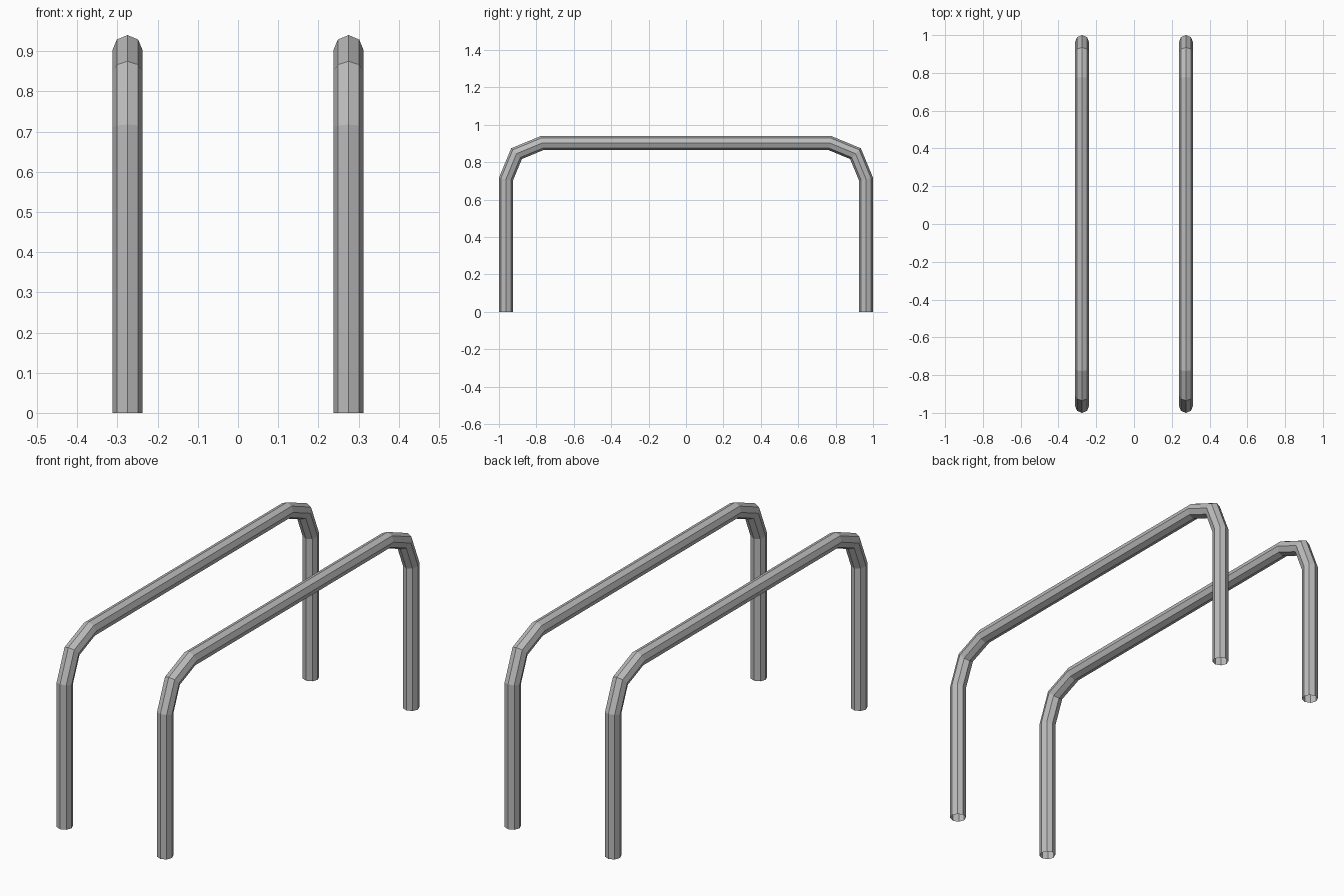
import bpy, bmesh
from math import sin, cos, tan, pi, radians
from mathutils import Vector

cube = bpy.data.objects.get("Cube")
if cube:
    bpy.data.objects.remove(cube, do_unlink=True)

RADIUS = 0.0375            # tube radius
HALF_LENGTH = 0.9625       # centre line of the legs
TOP = 0.9025               # centre line of the top bar
BEND = 0.1925              # bend radius
SPACING = 0.275            # distance of each rail from the middle
SIDES = 8

steel = bpy.data.materials.new("grey_steel")
steel.use_nodes = True
grey = (0.5, 0.5, 0.5, 1)
steel.diffuse_color = grey
steel.node_tree.nodes["Principled BSDF"].inputs["Base Color"].default_value = grey


def rail_path():
    """Centre line: leg, two-segment bend, top bar, bend, leg."""
    half = [Vector((0, -HALF_LENGTH, 0))]
    for degrees in (0, 45, 90):
        a = radians(degrees)
        half.append(Vector((0, -HALF_LENGTH + BEND * (1 - cos(a)),
                            TOP - BEND * (1 - sin(a)))))
    return half + [Vector((0, -p.y, p.z)) for p in reversed(half)]


def build_rail(name, x):
    path = rail_path()
    side = Vector((1, 0, 0))
    bm = bmesh.new()
    rings = []
    for i, point in enumerate(path):
        # Mitred cross-section at each joint
        before = (point - path[max(i - 1, 0)]).normalized()
        after = (path[min(i + 1, len(path) - 1)] - point).normalized()
        tangent = (before + after).normalized()
        along = after if after.length else before
        out = side.cross(tangent) * (RADIUS / tangent.dot(along))
        rings.append([bm.verts.new(point + side * RADIUS * cos(a) + out * sin(a))
                      for a in (2 * pi * k / SIDES for k in range(SIDES))])
    # Tube walls, with open feet
    for low, high in zip(rings, rings[1:]):
        for k in range(SIDES):
            n = (k + 1) % SIDES
            bm.faces.new((low[k], low[n], high[n], high[k]))
    bmesh.ops.recalc_face_normals(bm, faces=bm.faces)
    mesh = bpy.data.meshes.new(name)
    bm.to_mesh(mesh)
    bm.free()
    mesh.materials.append(steel)
    rail = bpy.data.objects.new(name, mesh)
    rail.location.x = x
    bpy.context.collection.objects.link(rail)


build_rail("left_rail", SPACING)
build_rail("right_rail", -SPACING)
